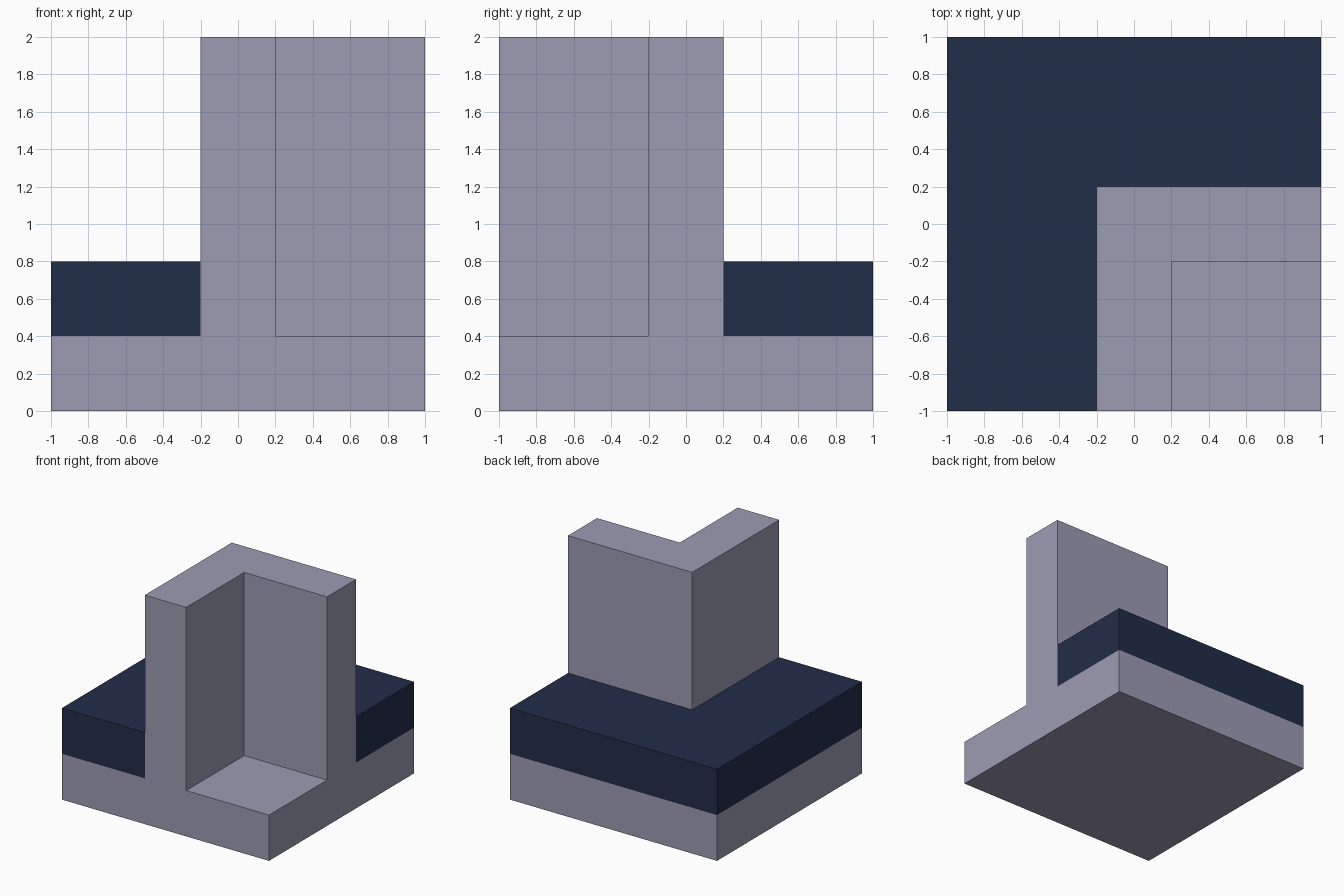
import bpy
import bmesh
import math
from mathutils import Vector

cube = bpy.data.objects.get("Cube")
if cube:
    bpy.data.objects.remove(cube, do_unlink=True)


def material(name, rgb):
    mat = bpy.data.materials.new(name)
    mat.use_nodes = True
    color = (*rgb, 1.0)
    mat.diffuse_color = color
    mat.node_tree.nodes["Principled BSDF"].inputs["Base Color"].default_value = color
    return mat


def add_object(name, bm, mat):
    bmesh.ops.recalc_face_normals(bm, faces=bm.faces)
    mesh = bpy.data.meshes.new(name)
    bm.to_mesh(mesh)
    bm.free()
    mesh.materials.append(mat)
    obj = bpy.data.objects.new(name, mesh)
    bpy.context.collection.objects.link(obj)
    return obj


def corner_outline(outer, inner):
    """L-shaped plan: arms run along the left-hand and back sides.
    outer and inner are the (x, y) of the bend; both arms end at x = 1, y = -1."""
    (ox, oy), (ix, iy) = outer, inner
    return [(ox, -1), (ix, -1), (ix, iy), (1, iy), (1, oy), (ox, oy)]


def raise_faces(bm, faces, height):
    """Extrude a region of faces straight up without leaving faces inside."""
    result = bmesh.ops.extrude_face_region(bm, geom=faces)
    bmesh.ops.delete(bm, geom=faces, context='FACES_ONLY')
    verts = [g for g in result["geom"] if isinstance(g, bmesh.types.BMVert)]
    bmesh.ops.translate(bm, verts=verts, vec=(0, 0, height))


lavender_grey = material("lavender grey", (0.338, 0.332, 0.456))
dark_navy = material("dark navy", (0.0152, 0.0262, 0.0666))

# Base slab with the tall corner wall raised from its top in one piece
BASE, TIER, TOP = 0.4, 0.8, 2.0
bm = bmesh.new()
bmesh.ops.create_cube(bm, size=2)
bmesh.ops.scale(bm, vec=(1, 1, BASE / 2), verts=bm.verts)
bmesh.ops.translate(bm, vec=(0, 0, BASE / 2), verts=bm.verts)
for cut in (-0.2, 0.2):
    for axis in (Vector((1, 0, 0)), Vector((0, 1, 0))):
        bmesh.ops.bisect_plane(bm, geom=bm.verts[:] + bm.edges[:] + bm.faces[:],
                               plane_co=axis * cut, plane_no=axis)


def in_wall(face):
    c = face.calc_center_median()
    in_block = c.x > -0.2 and c.y < 0.2
    in_niche = c.x > 0.2 and c.y < -0.2
    return c.z > BASE - 0.01 and in_block and not in_niche


raise_faces(bm, [f for f in bm.faces if in_wall(f)], TOP - BASE)
bmesh.ops.dissolve_limit(bm, angle_limit=math.radians(1),
                         verts=bm.verts[:], edges=bm.edges[:])
add_object("base_and_corner_wall", bm, lavender_grey)

# Dark raised tier wrapping the outside of the wall
bm = bmesh.new()
outline = corner_outline((-1, 1), (-0.2, 0.2))
face = bm.faces.new([bm.verts.new((x, y, BASE)) for x, y in outline])
top = bmesh.ops.extrude_face_region(bm, geom=[face], use_keep_orig=True)
bmesh.ops.translate(bm, vec=(0, 0, TIER - BASE),
                    verts=[g for g in top["geom"] if isinstance(g, bmesh.types.BMVert)])
add_object("dark_tier", bm, dark_navy)
